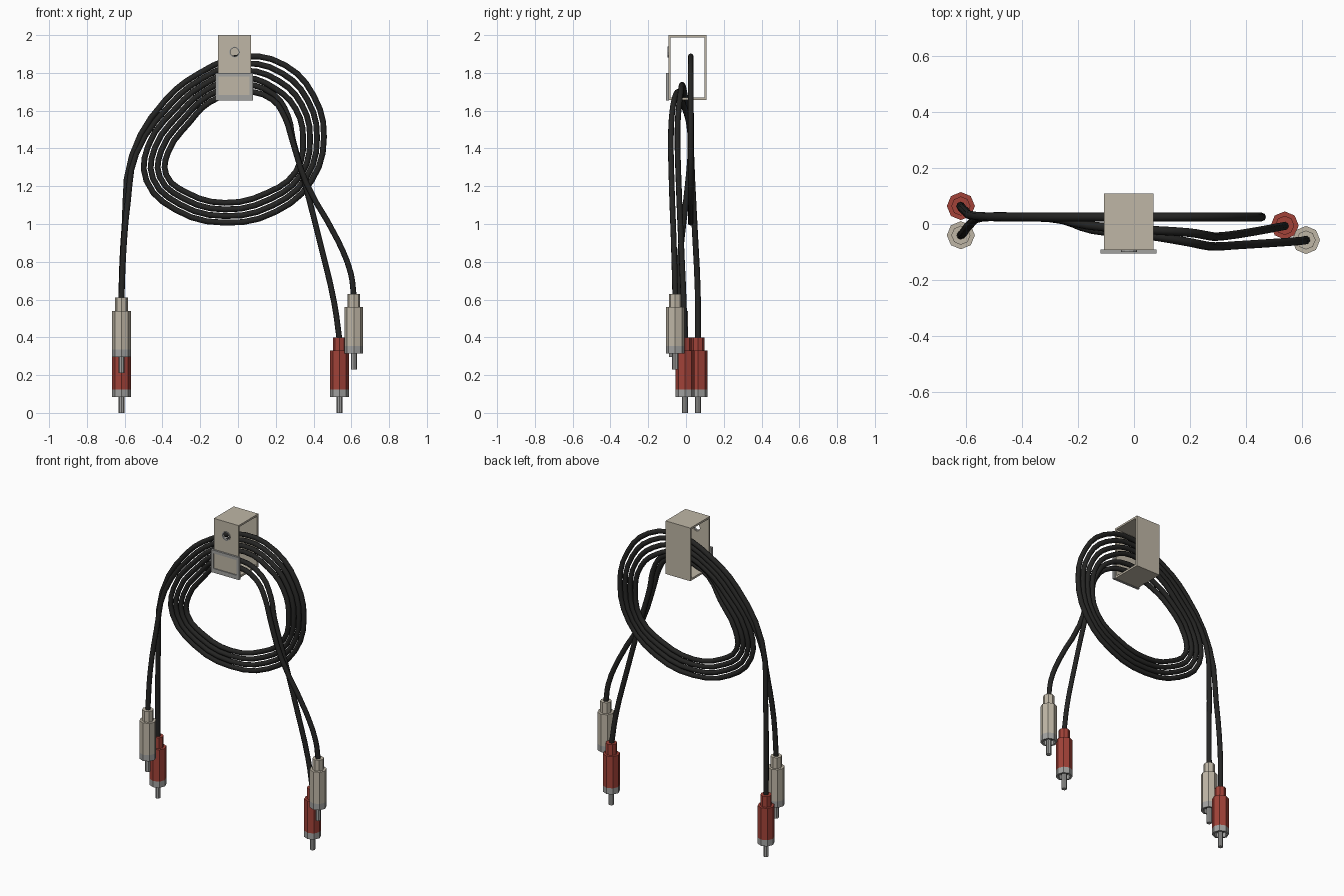
import bpy, bmesh, math
from mathutils import Vector

if "Cube" in bpy.data.objects:
    bpy.data.objects.remove(bpy.data.objects["Cube"])


def material(name, rgb):
    m = bpy.data.materials.new(name)
    m.diffuse_color = (*rgb, 1)
    m.use_nodes = True
    m.node_tree.nodes["Principled BSDF"].inputs["Base Color"].default_value = m.diffuse_color
    return m


BLACK = material("black_rubber", (0.018, 0.018, 0.017))
RED = material("red_plastic", (0.36, 0.055, 0.04))
CREAM = material("cream_plastic", (0.52, 0.47, 0.38))
GREY = material("grey_metal", (0.36, 0.36, 0.35))


def lathe(name, profile, loc, mat, axis='Z', sides=8):
    """Turn (radius, height) points around an axis."""
    bm = bmesh.new()
    rings = []
    for r, h in profile:
        ring = []
        for i in range(sides):
            a = 2 * math.pi * i / sides
            c, s = r * math.cos(a), r * math.sin(a)
            ring.append(bm.verts.new((c, s, h) if axis == 'Z' else (c, h, s)))
        rings.append(ring)
    for a, b in zip(rings, rings[1:]):
        for i in range(sides):
            j = (i + 1) % sides
            bm.faces.new((a[i], a[j], b[j], b[i]))
    bm.faces.new(rings[0])
    bm.faces.new(rings[-1])
    bmesh.ops.recalc_face_normals(bm, faces=bm.faces)
    me = bpy.data.meshes.new(name)
    bm.to_mesh(me)
    bm.free()
    ob = bpy.data.objects.new(name, me)
    ob.location = loc
    bpy.context.collection.objects.link(ob)
    me.materials.append(mat)
    return ob


def box(name, lo, hi, mat):
    lo, hi = Vector(lo), Vector(hi)
    bpy.ops.mesh.primitive_cube_add(size=1, location=(lo + hi) / 2)
    ob = bpy.context.object
    ob.name = name
    ob.scale = hi - lo
    bpy.ops.object.transform_apply(location=False, rotation=False, scale=True)
    ob.data.materials.append(mat)
    return ob


def cut(ob, cutter):
    m = ob.modifiers.new("cut", 'BOOLEAN')
    m.operation = 'DIFFERENCE'
    m.object = cutter
    bpy.context.view_layer.objects.active = ob
    bpy.ops.object.modifier_apply(modifier=m.name)
    bpy.data.objects.remove(cutter)


def connector(name, x, y, z, mat):
    """Plug hanging down: sleeve and body, metal shell, pin."""
    lathe(name + "_body", [(0.05, 0.125), (0.05, 0.33), (0.034, 0.33), (0.034, 0.40)],
          (x, y, z), mat)
    lathe(name + "_shell", [(0.038, 0.115), (0.038, 0.085), (0.05, 0.085), (0.05, 0.125)],
          (x, y, z), GREY)
    lathe(name + "_pin", [(0.016, 0), (0.016, 0.118)], (x, y, z), GREY)


def cable(name, pts):
    cu = bpy.data.curves.new(name, 'CURVE')
    cu.dimensions = '3D'
    cu.bevel_depth = 0.0155
    cu.bevel_resolution = 2
    cu.resolution_u = 3
    cu.use_fill_caps = True
    sp = cu.splines.new('BEZIER')
    sp.bezier_points.add(len(pts) - 1)
    for bp, p in zip(sp.bezier_points, pts):
        bp.co = p
        bp.handle_left_type = bp.handle_right_type = 'AUTO'
    cu.materials.append(BLACK)
    ob = bpy.data.objects.new(name, cu)
    bpy.context.collection.objects.link(ob)
    bpy.ops.object.select_all(action='DESELECT')
    ob.select_set(True)
    bpy.context.view_layer.objects.active = ob
    bpy.ops.object.convert(target='MESH')


# Coil stations: outermost and innermost strand (x, z); strands are spread between
ENTRY = [((-0.385, 1.655), (-0.255, 1.54)), ((-0.21, 1.795), (-0.15, 1.645)),
         ((0.03, 1.887), (0.03, 1.70))]                      # 6 strands, over the top
LOOP = [((0.25, 1.84), (0.20, 1.715)), ((0.40, 1.68), (0.305, 1.61)),
        ((0.455, 1.46), (0.345, 1.45)), ((0.39, 1.23), (0.305, 1.275)),
        ((0.20, 1.065), (0.155, 1.165)), ((-0.07, 1.007), (-0.07, 1.112)),
        ((-0.33, 1.075), (-0.27, 1.165)), ((-0.485, 1.23), (-0.38, 1.26)),
        ((-0.477, 1.41), (-0.37, 1.38))]                     # 4 strands, round the bottom
Y = 0.025


def strand(stations, t):
    return [(a[0] + (b[0] - a[0]) * t, a[1] + (b[1] - a[1]) * t) for a, b in stations]


def coil(lane):
    pts = []
    for k in (lane, lane + 2):
        pts += [(x, Y, z) for x, z in strand(ENTRY, k / 5)]
        pts += [(x, Y, z) for x, z in strand(LOOP, k / 3)]
    drift = (0.02, -0.005, -0.02) if lane == 0 else (0.015, -0.02, -0.038)
    pts += [(x, y, z) for (x, z), y in zip(strand(ENTRY, (lane + 4) / 5), drift)]
    return pts


# Red-plug cable and cream-plug cable
cable("red_cable",
      [(-0.617, 0.064, 0.38), (-0.617, 0.062, 0.65), (-0.60, 0.045, 1.0), (-0.562, 0.028, 1.36)]
      + coil(0) +
      [(0.19, -0.03, 1.685), (0.265, -0.042, 1.57), (0.29, -0.045, 1.45), (0.345, -0.04, 1.25),
       (0.44, -0.025, 0.88), (0.51, -0.012, 0.58), (0.537, -0.007, 0.39)])
cable("cream_cable",
      [(-0.617, -0.04, 0.60), (-0.607, -0.03, 0.85), (-0.583, 0.0, 1.12), (-0.54, 0.024, 1.37)]
      + coil(1) +
      [(0.18, -0.062, 1.66), (0.25, -0.076, 1.56), (0.285, -0.08, 1.45), (0.36, -0.076, 1.22),
       (0.53, -0.065, 0.91), (0.597, -0.06, 0.74), (0.613, -0.057, 0.62)])

# Plugs
connector("left_red_plug", -0.617, 0.064, 0.0, RED)
connector("left_cream_plug", -0.617, -0.04, 0.21, CREAM)
connector("right_red_plug", 0.537, -0.005, 0.0, RED)
connector("right_cream_plug", 0.613, -0.057, 0.23, CREAM)

# Hanging clip: sleeve open at both sides, with a hole in the front
clip = box("clip", (-0.107, -0.093, 1.657), (0.069, 0.109, 2.0), CREAM)
cut(clip, box("inner_cutter", (-0.3, -0.081, 1.670), (0.3, 0.097, 1.988), CREAM))
cut(clip, lathe("hole_cutter", [(0.025, -0.05), (0.025, 0.05)],
                (-0.018, -0.09, 1.91), CREAM, 'Y', 12))

# Rim round the hole
rim = lathe("hole_rim", [(0.029, -0.006), (0.029, 0.006)], (-0.018, -0.093, 1.91), GREY, 'Y', 12)
cut(rim, lathe("rim_cutter", [(0.023, -0.05), (0.023, 0.05)],
               (-0.018, -0.09, 1.91), GREY, 'Y', 12))

# Label frame on the front with its recessed panel
frame = box("label_frame", (-0.12, -0.105, 1.655), (0.08, -0.09, 1.80), GREY)
cut(frame, box("frame_cutter", (-0.103, -0.2, 1.682), (0.062, 0.0, 1.78), GREY))
box("label_panel", (-0.105, -0.099, 1.68), (0.064, -0.091, 1.782), CREAM)
